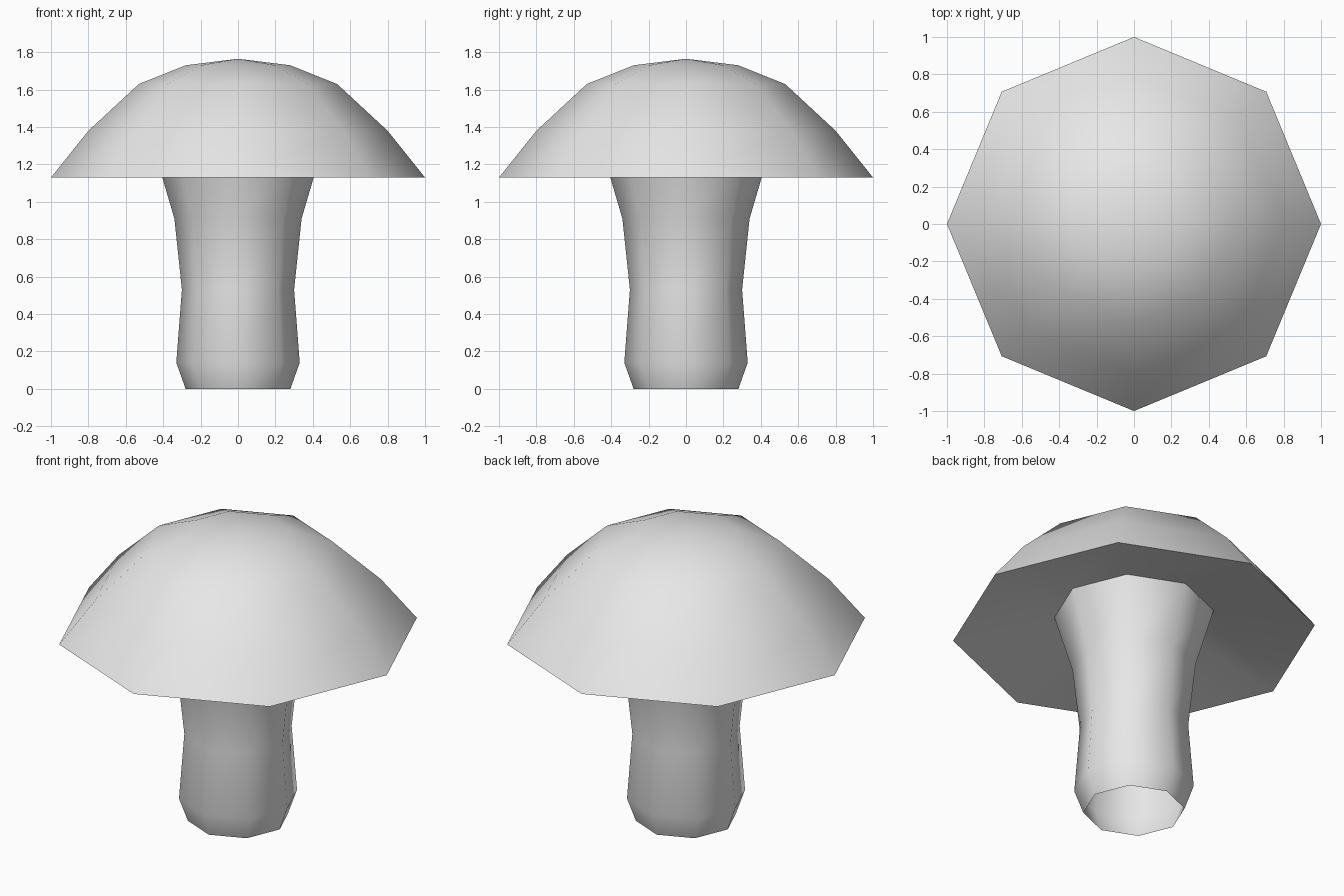
import bpy, bmesh, math

if "Cube" in bpy.data.objects:
    bpy.data.objects.remove(bpy.data.objects["Cube"])

SIDES = 8

grey = bpy.data.materials.new("plain_grey")
grey.diffuse_color = (0.8, 0.8, 0.8, 1)
grey.use_nodes = True
grey.node_tree.nodes["Principled BSDF"].inputs["Base Color"].default_value = grey.diffuse_color


def lathe(name, profile):
    """Revolve (radius, height) points round z; radius 0 becomes a pole."""
    bm = bmesh.new()
    rings = []
    for r, z in profile:
        n = SIDES if r else 1
        rings.append([bm.verts.new((r * math.cos(math.tau * i / SIDES),
                                    r * math.sin(math.tau * i / SIDES), z))
                      for i in range(n)])
    for low, high in zip(rings, rings[1:]):
        for i in range(SIDES):
            j = (i + 1) % SIDES
            if len(high) == 1:
                bm.faces.new((low[i], low[j], high[0]))
            else:
                bm.faces.new((low[i], low[j], high[j], high[i]))
    mesh = bpy.data.meshes.new(name)
    bm.to_mesh(mesh)
    bm.free()
    mesh.materials.append(grey)
    obj = bpy.data.objects.new(name, mesh)
    bpy.context.collection.objects.link(obj)
    bpy.ops.object.select_all(action='DESELECT')
    obj.select_set(True)
    bpy.context.view_layer.objects.active = obj
    bpy.ops.object.shade_smooth_by_angle(angle=math.radians(60))
    return obj


# Stem: waisted, flaring under the cap, open at the bottom
lathe("stem", [(0.28, 0), (0.33, 0.14), (0.30, 0.53), (0.34, 0.91), (0.44, 1.25)])

# Cap: slightly hollow underside out to a sharp rim, then the dome
lathe("cap", [(0.44, 1.25), (1.0, 1.13), (0.80, 1.38), (0.53, 1.63),
              (0.28, 1.73), (0, 1.765)])
